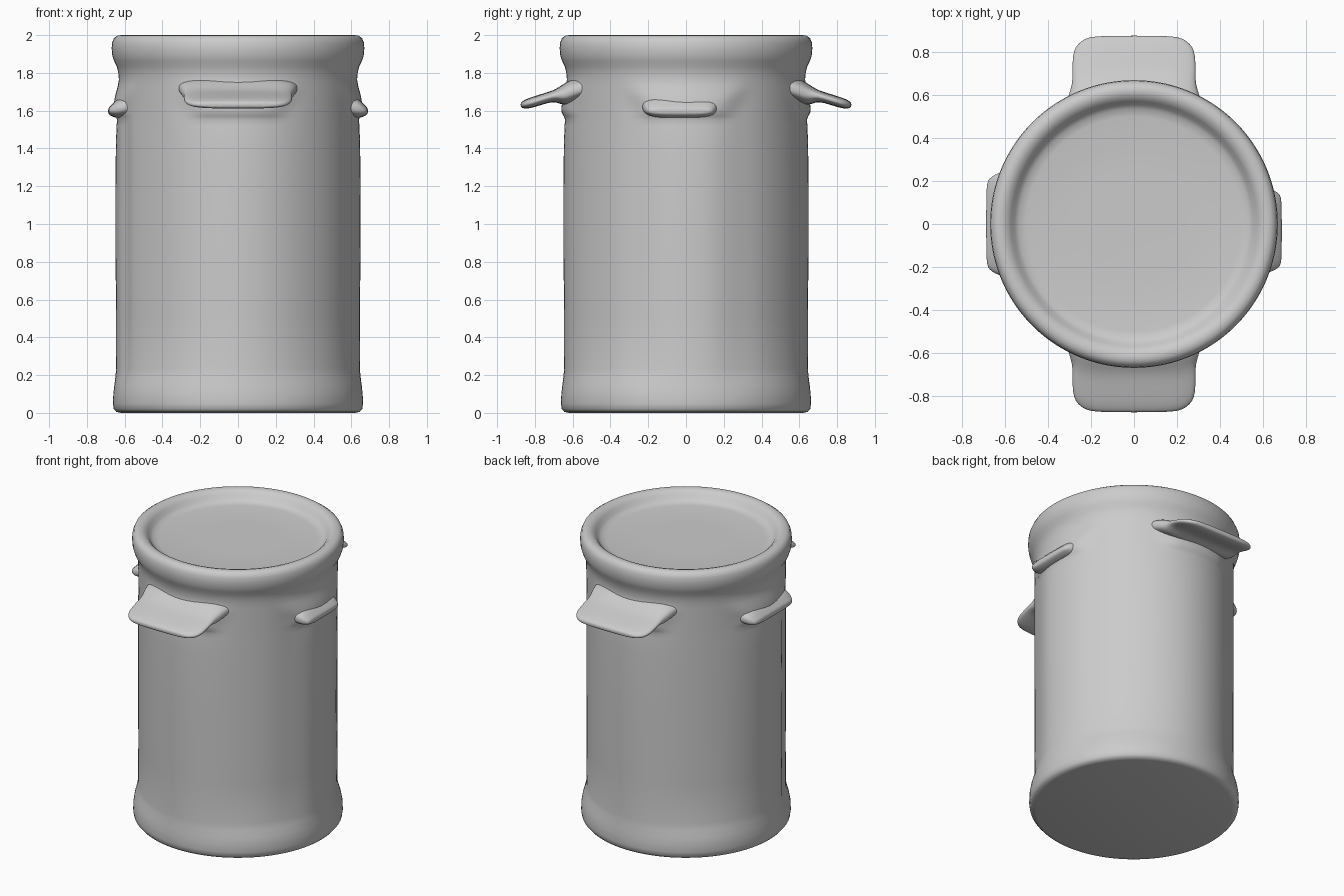
import bpy, bmesh, math
from mathutils import Matrix

if "Cube" in bpy.data.objects:
    bpy.data.objects.remove(bpy.data.objects["Cube"], do_unlink=True)

grey = bpy.data.materials.new("plain grey")
grey.use_nodes = True
grey.diffuse_color = (0.6, 0.6, 0.6, 1)
bsdf = grey.node_tree.nodes["Principled BSDF"]
bsdf.inputs["Base Color"].default_value = grey.diffuse_color
bsdf.inputs["Roughness"].default_value = 0.7


def finish(name, bm, levels=0):
    """Turn a bmesh into a smooth grey object."""
    bmesh.ops.recalc_face_normals(bm, faces=bm.faces)
    mesh = bpy.data.meshes.new(name)
    bm.to_mesh(mesh)
    bm.free()
    mesh.materials.append(grey)
    obj = bpy.data.objects.new(name, mesh)
    bpy.context.collection.objects.link(obj)
    bpy.ops.object.select_all(action='DESELECT')
    obj.select_set(True)
    bpy.context.view_layer.objects.active = obj
    bpy.ops.object.shade_smooth_by_angle(angle=math.radians(60))
    if levels:
        mod = obj.modifiers.new("rounding", 'SUBSURF')
        mod.levels = mod.render_levels = levels
    return obj


def skin(bm, rings):
    """Join equal rings of vertices."""
    for a, b in zip(rings, rings[1:]):
        n = len(a)
        for i in range(n):
            j = (i + 1) % n
            bm.faces.new((a[i], a[j], b[j], b[i]))


def smooth(t):
    t = max(0.0, min(1.0, t))
    return t * t * (3 - 2 * t)


def flattening(angle):
    """How far the wall falls back from its four swollen sides, 0 to 1."""
    degrees = (math.degrees(angle) + 180) % 360 - 180
    fall = (1 - math.cos(4 * angle)) / 2
    if abs(degrees) < 45:                      # narrower rib on the left side
        fall = smooth((abs(degrees - 2) - 7) / 22)
    crease = 0.6 * (1 - smooth(abs(degrees + 159) / 7))
    return fall + crease


def fairing(angle, z):
    """Soft shoulder swelling out of the neck above each grip and ledge."""
    quarter = math.pi / 2
    off = abs(angle - quarter * round(angle / quarter))
    spread = 0.36 + 1.4 * max(0, z - 1.62)
    side = 1 - smooth((off - spread + 0.12) / 0.24)
    rise = smooth((z - 1.55) / 0.05) * (1 - smooth((z - 1.63) / 0.15))
    return 0.022 * side * rise


def can(name, profile, sides=120):
    """Turned shell; the third profile value flattens the diagonals."""
    bm = bmesh.new()
    rings = []
    for r, z, lobe in profile:
        ring = []
        for i in range(sides):
            a = 2 * math.pi * i / sides
            radius = r - lobe * flattening(a)
            if 1.5 < z < 1.83:
                radius += fairing(a, z)
            ring.append(bm.verts.new((radius * math.cos(a),
                                      radius * math.sin(a), z)))
        rings.append(ring)
    skin(bm, rings)
    bm.faces.new(rings[0])
    bm.faces.new(rings[-1])
    return finish(name, bm)


def flange(name, stations, turn, shift=0, stretch=1, points=28):
    """Flattened tab growing outward; stations are (reach, half width, low, high)."""
    bm = bmesh.new()
    rings = []
    for reach, half, low, high in stations:
        ring = []
        for i in range(points):
            a = 2 * math.pi * (i + 0.5) / points
            c, s = math.cos(a), math.sin(a)
            across = math.copysign(abs(c) ** 0.55, c) * half * stretch + shift
            up = math.copysign(abs(s) ** 0.75, s) * (high - low) / 2
            ring.append(bm.verts.new((across, -reach, (low + high) / 2 + up)))
        rings.append(ring)
    skin(bm, rings)
    bm.faces.new(rings[-1])
    bm.transform(Matrix.Rotation(math.radians(turn), 4, 'Z'))
    return finish(name, bm, 1)


# Swollen foot, slightly squared wall, drawn-in neck, thick rim, sunken lid
foot = [(0.62, 0.0, 0), (0.645, 0.006, 0), (0.658, 0.022, 0),
        (0.662, 0.05, 0), (0.660, 0.10, 0), (0.655, 0.145, 0.003),
        (0.649, 0.19, 0.010)]
wall = [(0.645, 0.235, 0.016), (0.646, 0.5, 0.019), (0.649, 1.0, 0.021),
        (0.647, 1.4, 0.019), (0.643, 1.52, 0.015)]
neck = [(0.640 - 0.05 * (z - 1.55), z, 0.06 * (1.75 - z))
        for z in (1.55, 1.57, 1.59, 1.61, 1.64, 1.67, 1.70, 1.73)]
rim = [(0.630, 1.765, 0), (0.634, 1.80, 0), (0.642, 1.835, 0),
       (0.656, 1.862, 0), (0.666, 1.895, 0), (0.669, 1.93, 0),
       (0.666, 1.962, 0), (0.656, 1.985, 0), (0.638, 1.997, 0),
       (0.616, 2.0, 0), (0.592, 1.993, 0), (0.571, 1.974, 0),
       (0.555, 1.950, 0), (0.535, 1.935, 0), (0.50, 1.929, 0),
       (0.25, 1.927, 0)]
can("can_body", foot + wall + neck + rim)

# Large drooping grips at front and back
grip = [(0.55, 0.315, 1.66, 1.775), (0.60, 0.305, 1.64, 1.77),
        (0.635, 0.293, 1.628, 1.75), (0.665, 0.288, 1.635, 1.73),
        (0.70, 0.287, 1.65, 1.708), (0.76, 0.287, 1.632, 1.69),
        (0.805, 0.282, 1.618, 1.676), (0.84, 0.262, 1.61, 1.664),
        (0.864, 0.225, 1.612, 1.652), (0.876, 0.18, 1.62, 1.642)]
flange("front_grip", grip, 0)
flange("back_grip", grip, 180)

# Small ledges on both sides
ledge = [(0.575, 0.25, 1.57, 1.68), (0.635, 0.238, 1.558, 1.668),
         (0.66, 0.222, 1.567, 1.64), (0.68, 0.205, 1.575, 1.622),
         (0.688, 0.17, 1.585, 1.61)]
flange("left_ledge", ledge, 90, shift=-0.03, stretch=0.82)
flange("right_ledge", ledge, -90)
